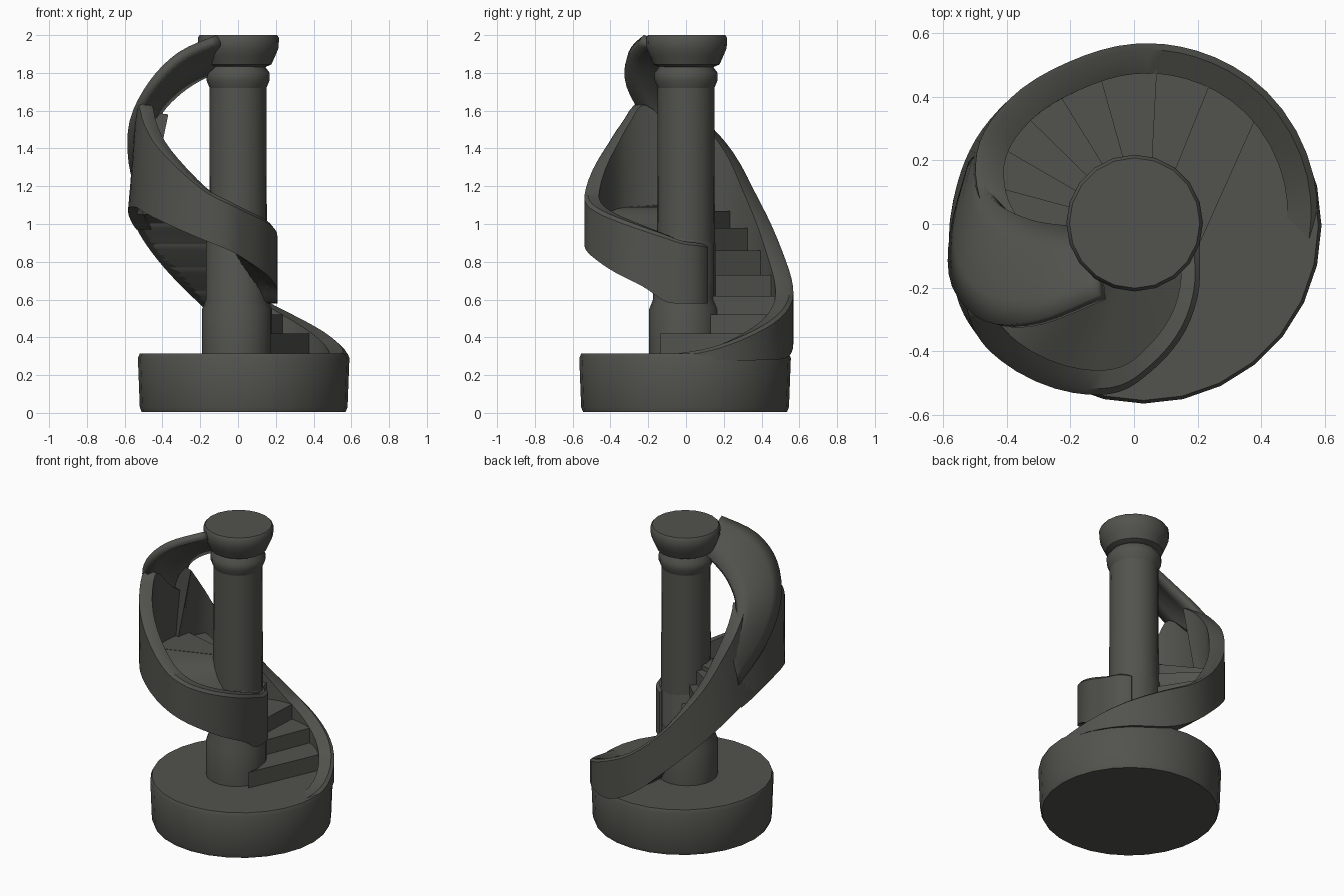
import bpy
from math import sin, cos, radians, pi
from mathutils import Vector

if "Cube" in bpy.data.objects:
    bpy.data.objects.remove(bpy.data.objects["Cube"], do_unlink=True)

stone = bpy.data.materials.new("dark_stone")
stone.use_nodes = True
colour = (0.085, 0.086, 0.075, 1)
stone.diffuse_color = colour
stone.node_tree.nodes["Principled BSDF"].inputs["Base Color"].default_value = colour


def polar(angle, r, z):
    a = radians(angle)
    return Vector((r * cos(a), r * sin(a), z))


def make(name, verts, faces, smooth=40):
    mesh = bpy.data.meshes.new(name)
    mesh.from_pydata([tuple(v) for v in verts], [], faces)
    mesh.materials.append(stone)
    obj = bpy.data.objects.new(name, mesh)
    bpy.context.collection.objects.link(obj)
    bpy.ops.object.select_all(action="DESELECT")
    obj.select_set(True)
    bpy.context.view_layer.objects.active = obj
    bpy.ops.object.mode_set(mode="EDIT")
    bpy.ops.mesh.select_all(action="SELECT")
    bpy.ops.mesh.normals_make_consistent(inside=False)
    bpy.ops.object.mode_set(mode="OBJECT")
    bpy.ops.object.shade_smooth_by_angle(angle=radians(smooth))
    return obj


def loft(name, rings):
    """Skin a run of closed cross-sections and cap both ends."""
    n = len(rings[0])
    verts = [p for ring in rings for p in ring]
    faces = [(i * n + j, i * n + (j + 1) % n, (i + 1) * n + (j + 1) % n, (i + 1) * n + j)
             for i in range(len(rings) - 1) for j in range(n)]
    faces += [tuple(range(n)), tuple(range(len(verts) - n, len(verts)))]
    return make(name, verts, faces)


def lathe(name, profile, sides, cx=0, cy=0):
    rings = [[polar(360 * k / sides, r, z) + Vector((cx, cy, 0)) for k in range(sides)]
             for r, z in profile]
    return loft(name, rings)


def spline(keys, steps=4):
    """Smooth run of values through the key tuples."""
    keys = [Vector(k) for k in keys]
    out = []
    for i in range(len(keys) - 1):
        a, b = keys[i], keys[i + 1]
        p, q = keys[max(i - 1, 0)], keys[min(i + 2, len(keys) - 1)]
        for s in range(steps):
            t = s / steps
            out.append(0.5 * (2 * a + (b - p) * t + (2 * p - 5 * a + 4 * b - q) * t * t
                              + (3 * a - p - 3 * b + q) * t ** 3))
    return out + [keys[-1]]


def lookup(keys, angle):
    for a, b in zip(keys, keys[1:]):
        if angle <= b[0]:
            t = max(0, (angle - a[0]) / (b[0] - a[0]))
            return [u + (v - u) * t for u, v in zip(a, b)]
    return list(keys[-1])


def wall(name, keys, thick):
    """Curved parapet from (angle, radius, bottom, top, inward lean) keys."""
    rings = []
    for a, r, lo, hi, lean in spline(keys):
        top = r - lean
        rings.append([polar(a, r, lo), polar(a, top, hi - 0.015), polar(a, top - 0.02, hi),
                      polar(a, top - thick, hi - 0.01), polar(a, r - thick, lo)])
    return loft(name, rings)


# Round base and centre column
lathe("base", [(0.54, 0.005), (0.55, 0.03), (0.56, 0.29), (0.55, 0.314)], 28, 0.03, -0.005)
lathe("column_foot", [(0.185, 0.3), (0.185, 0.55), (0.165, 0.6), (0.165, 0.9), (0.15, 0.94)],
      20, -0.005, -0.01)
lathe("column_shaft", [(0.155, 0.3), (0.15, 1.74)], 20)
lathe("column_ring", [(0.15, 1.72), (0.167, 1.76), (0.168, 1.8), (0.145, 1.83), (0.135, 1.86)], 20)
lathe("capital", [(0.14, 1.83), (0.175, 1.845), (0.195, 1.89), (0.212, 1.93), (0.215, 1.985),
                  (0.205, 2.0)], 20, 0.002, 0.003)

# Outer parapet of the main flight: angle, radius, bottom, top, lean
main_keys = [(-8, 0.57, 0.29, 0.31, 0), (15, 0.585, 0.28, 0.35, 0), (45, 0.59, 0.28, 0.46, 0),
             (70, 0.58, 0.3, 0.57, 0), (90, 0.567, 0.4, 0.68, 0), (112, 0.55, 0.58, 0.87, 0),
             (135, 0.555, 0.77, 1.13, 0), (152, 0.565, 0.91, 1.38, 0.015),
             (166, 0.57, 1.01, 1.53, 0.06), (176, 0.575, 1.05, 1.59, 0.11)]
wall("main_parapet", main_keys, 0.095)

# Front parapet winding in to the column
front_keys = [(162, 0.565, 0.97, 1.36, 0.03), (185, 0.585, 1.07, 1.48, 0.04),
              (205, 0.605, 1.09, 1.64, 0.02), (215, 0.605, 1.06, 1.54, 0),
              (226, 0.6, 1.02, 1.41, 0), (250, 0.565, 0.92, 1.2, 0),
              (265, 0.53, 0.86, 1.12, 0), (277, 0.465, 0.8, 1.07, 0),
              (291, 0.395, 0.74, 1.03, 0), (311, 0.305, 0.67, 0.98, 0),
              (332, 0.235, 0.59, 0.94, 0), (355, 0.207, 0.58, 0.91, 0),
              (380, 0.19, 0.58, 0.9, 0), (405, 0.165, 0.58, 0.89, 0)]
wall("front_parapet", front_keys, 0.08)

# Wedge steps of the main flight: inner angle, inner radius, outer angle, tread height
steps = [(-38, 0.22, 43, 0.42), (42, 0.13, 62, 0.52), (66, 0.13, 82, 0.62),
         (95, 0.13, 103, 0.73), (115, 0.13, 120, 0.86), (133, 0.13, 135, 0.98),
         (150, 0.13, 150, 1.07), (165, 0.13, 165, 1.1), (200, 0.13, 200, 1.1)]
for n, (now, after) in enumerate(zip(steps, steps[1:])):
    rings = []
    for k in range(5):
        inner, r_in, outer = (now[i] + (after[i] - now[i]) * k / 4 for i in range(3))
        r, lo = lookup(main_keys, outer)[1:3]
        rings.append([polar(inner, r_in, lo), polar(outer, r - 0.04, lo),
                      polar(outer, r - 0.04, now[3]), polar(inner, r_in, now[3])])
    loft("step_%d" % (n + 1), rings)

# Sloping floor behind the front parapet
floor_keys = [(195, 1.1), (225, 1.08), (250, 1.0), (270, 0.94), (300, 0.84), (335, 0.7)]
rings = []
for a, hi in spline(floor_keys):
    r, lo = lookup(front_keys, a)[1:3]
    rings.append([polar(a, 0.13, lo - 0.02), polar(a, r - 0.03, lo + 0.005),
                  polar(a, r - 0.03, hi), polar(a, 0.13, hi)])
loft("front_floor", rings)

# Twisted band rising from the parapet to the capital: inner edge, outer edge
band = spline([(-0.44, 0.22, 1.36, -0.5, 0.18, 1.12), (-0.455, 0.12, 1.5, -0.555, -0.03, 1.32),
               (-0.41, 0.05, 1.61, -0.55, -0.2, 1.54), (-0.31, 0.0, 1.71, -0.45, -0.31, 1.74),
               (-0.2, -0.02, 1.78, -0.3, -0.31, 1.89), (-0.08, -0.03, 1.83, -0.1, -0.23, 1.98)])
across = 5
verts, faces = [], []
for row in band:
    a, b = Vector(row[:3]), Vector(row[3:])
    for k in range(across):
        t = k / (across - 1)
        verts.append(a.lerp(b, t) + Vector((-0.015, 0, 0.025)) * sin(pi * t))
for i in range(len(band) - 1):
    for j in range(across - 1):
        c = i * across + j
        faces.append((c, c + 1, c + across + 1, c + across))
obj = make("upper_band", verts, faces)
solid = obj.modifiers.new("thickness", "SOLIDIFY")
solid.thickness = 0.05
solid.offset = 0
